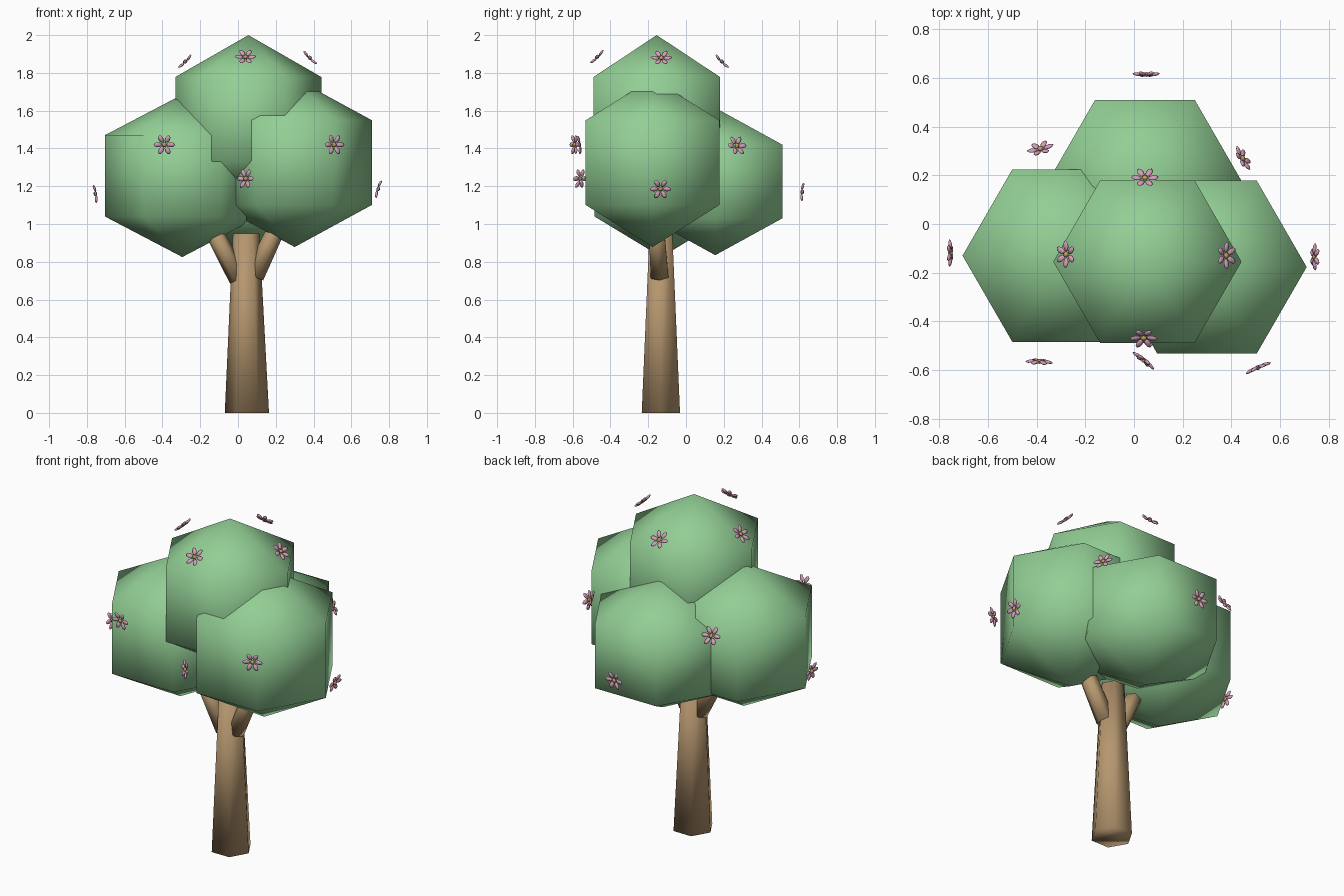
import bpy
import bmesh
from math import sin, cos, pi, radians
from mathutils import Matrix, Vector

cube = bpy.data.objects.get("Cube")
if cube:
    bpy.data.objects.remove(cube)


def material(name, rgb):
    mat = bpy.data.materials.new(name)
    mat.use_nodes = True
    color = (*rgb, 1)
    mat.diffuse_color = color
    mat.node_tree.nodes["Principled BSDF"].inputs["Base Color"].default_value = color
    return mat


leaf_green = material("leaf green", (0.29, 0.62, 0.30))
bark_brown = material("bark brown", (0.47, 0.31, 0.16))
petal_pink = material("petal pink", (0.66, 0.34, 0.49))
pollen_gold = material("pollen gold", (0.55, 0.33, 0.10))


def lathe(bm, profile, sides, matrix, mat_index=0):
    """Turn (radius, height) points round z; a zero radius makes a pole."""
    rings = []
    for r, z in profile:
        angles = [2 * pi * i / sides for i in range(sides)] if r else [0]
        rings.append([bm.verts.new(matrix @ Vector((r * cos(a), r * sin(a), z)))
                      for a in angles])
    faces = []
    for low, high in zip(rings, rings[1:]):
        for i in range(sides):
            j = (i + 1) % sides
            corners = [low[i % len(low)], low[j % len(low)],
                       high[j % len(high)], high[i % len(high)]]
            faces.append(bm.faces.new(list(dict.fromkeys(corners))))
    # flat caps on open ends
    if len(rings[0]) > 1:
        faces.append(bm.faces.new(rings[0][::-1]))
    if len(rings[-1]) > 1:
        faces.append(bm.faces.new(rings[-1]))
    for f in faces:
        f.smooth = True
        f.material_index = mat_index


def ball_profile(bands):
    pts = [(0, -1)]
    for k in range(bands):
        lat = -pi / 2 + pi * (k + 1) / (bands + 1)
        pts.append((cos(lat), sin(lat)))
    return pts + [(0, 1)]


def finish(bm, name, mats):
    bmesh.ops.recalc_face_normals(bm, faces=bm.faces[:])
    mesh = bpy.data.meshes.new(name)
    bm.to_mesh(mesh)
    bm.free()
    for m in mats:
        mesh.materials.append(m)
    obj = bpy.data.objects.new(name, mesh)
    bpy.context.collection.objects.link(obj)
    return obj


# Trunk and branches: tapered six-sided posts
def post(name, start, end, r0, r1):
    start, end = Vector(start), Vector(end)
    axis = end - start
    turn = Vector((0, 0, 1)).rotation_difference(axis).to_matrix().to_4x4()
    bm = bmesh.new()
    lathe(bm, [(r0, 0), (r1, axis.length)], 6, Matrix.Translation(start) @ turn)
    finish(bm, name, [bark_brown])


post("trunk", (0.047, -0.133, 0), (0.043, -0.133, 0.95), 0.117, 0.07)
post("left_branch", (0.085, -0.14, 0.725), (0.225, -0.16, 1.02), 0.054, 0.046)
post("right_branch", (0.005, -0.135, 0.71), (-0.155, -0.14, 1.01), 0.054, 0.046)

# Foliage: six-sided balls; centre, ring radius, half height
foliage = {
    "crown_foliage": ((0.055, -0.155, 1.556), 0.387, 0.444),
    "left_foliage": ((0.30, -0.177, 1.325), 0.41, 0.447),
    "right_foliage": ((-0.295, -0.13, 1.255), 0.41, 0.43),
    "back_foliage": ((0.045, 0.155, 1.225), 0.41, 0.39),
}
ball = [(0, -1), (1, -0.5), (1, 0.5), (0, 1)]
for name, (centre, radius, height) in foliage.items():
    bm = bmesh.new()
    lathe(bm, ball, 6, Matrix.Translation(centre) @ Matrix.Diagonal((radius, radius, height, 1)))
    finish(bm, name, [leaf_green])


# Flowers: six petals round a small centre, sharing one mesh
bm = bmesh.new()
for k in range(6):
    petal = (Matrix.Rotation(k * pi / 3, 4, "Z") @ Matrix.Translation((0.034, 0, 0))
             @ Matrix.Rotation(radians(-10), 4, "Y")
             @ Matrix.Diagonal((0.023, 0.0135, 0.007, 1)))
    lathe(bm, ball_profile(3), 8, petal)
lathe(bm, ball_profile(3), 8, Matrix.Diagonal((0.013, 0.013, 0.010, 1)), 1)
first = finish(bm, "flower_1", [petal_pink, pollen_gold])

# position and facing direction of each flower
spots = [
    ((-0.39, -0.565, 1.42), (-0.05, -1, -0.15)),
    ((0.51, -0.59, 1.42), (0.4, -0.9, 0)),
    ((0.04, -0.56, 1.24), (-0.6, -0.75, 0.1)),
    ((0.04, -0.47, 1.885), (0, -0.7, 0.7)),
    ((-0.28, -0.125, 1.86), (-0.7, 0, 0.7)),
    ((0.38, -0.13, 1.88), (0.7, 0, 0.7)),
    ((0.045, 0.19, 1.86), (0, 0.7, 0.7)),
    ((-0.755, -0.12, 1.16), (-1, 0, -0.16)),
    ((0.742, -0.135, 1.185), (0.95, 0, -0.3)),
    ((-0.385, 0.31, 1.44), (-0.2, 0.8, 0.45)),
    ((0.447, 0.27, 1.415), (0.8, 0.45, 0.35)),
    ((0.05, 0.615, 1.17), (0, 1, -0.1)),
]
for n, (place, facing) in enumerate(spots):
    flower = first
    if n:
        flower = bpy.data.objects.new(f"flower_{n + 1}", first.data)
        bpy.context.collection.objects.link(flower)
    flower.location = place
    flower.rotation_euler = Vector(facing).to_track_quat("Z", "Y").to_euler()
